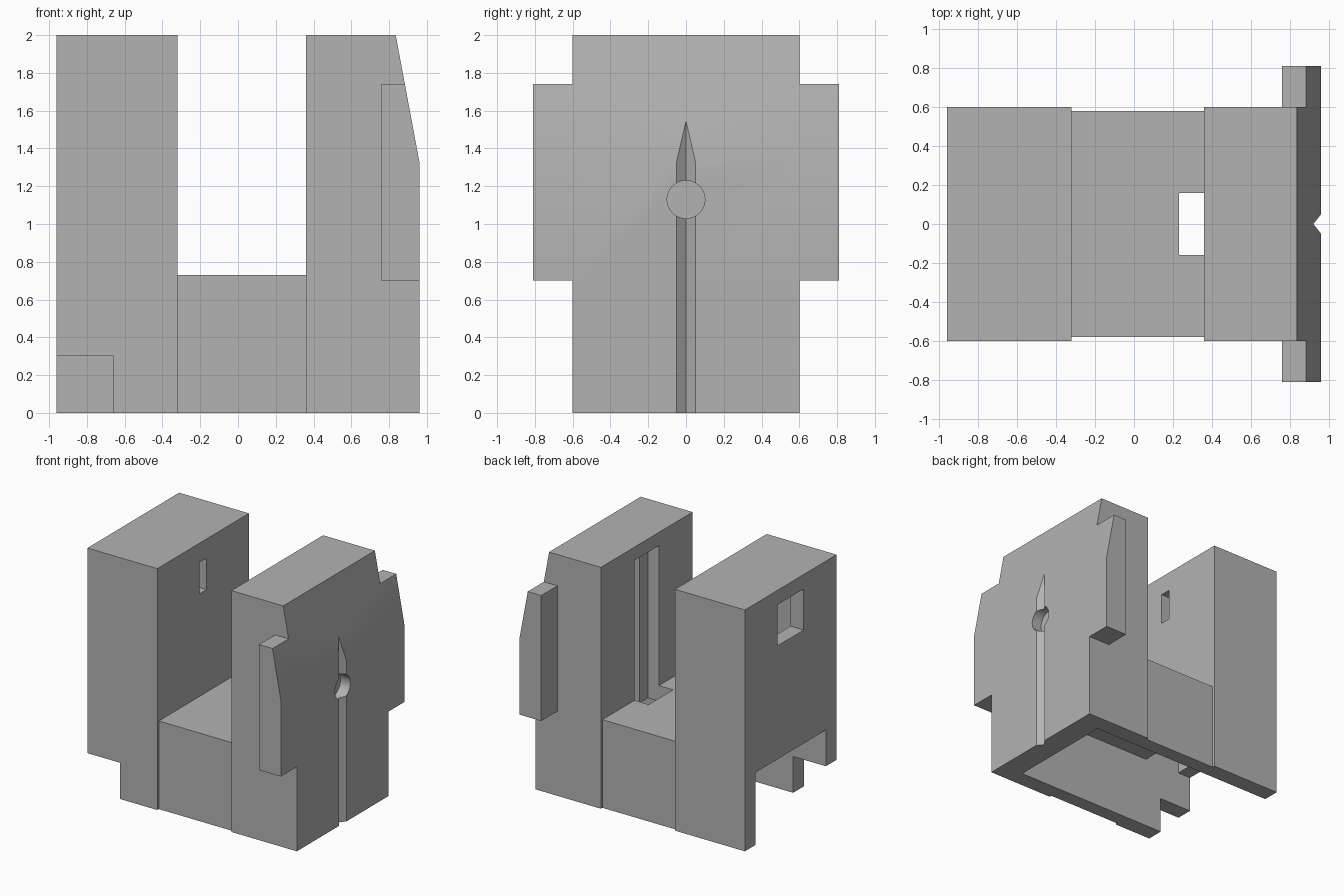
import bpy
import bmesh
from math import pi
from mathutils import Matrix

if "Cube" in bpy.data.objects:
    bpy.data.objects.remove(bpy.data.objects["Cube"])

grey = bpy.data.materials.new("plain_grey")
grey.use_nodes = True
tone = (0.45, 0.45, 0.45, 1)
grey.diffuse_color = tone
grey.node_tree.nodes["Principled BSDF"].inputs["Base Color"].default_value = tone


def finish(name, bm):
    bmesh.ops.recalc_face_normals(bm, faces=bm.faces)
    mesh = bpy.data.meshes.new(name)
    bm.to_mesh(mesh)
    bm.free()
    mesh.materials.append(grey)
    ob = bpy.data.objects.new(name, mesh)
    bpy.context.collection.objects.link(ob)
    return ob


def prism(name, points, offset):
    """Extrude a flat outline along an offset."""
    bm = bmesh.new()
    face = bm.faces.new([bm.verts.new(p) for p in points])
    out = bmesh.ops.extrude_face_region(bm, geom=[face])
    top = [v for v in out["geom"] if isinstance(v, bmesh.types.BMVert)]
    bmesh.ops.translate(bm, verts=top, vec=offset)
    return finish(name, bm)


def box(name, x0, x1, y0, y1, z0, z1):
    outline = [(x0, y0, z0), (x1, y0, z0), (x1, y1, z0), (x0, y1, z0)]
    return prism(name, outline, (0, 0, z1 - z0))


def disc(name, x0, x1, z, radius):
    bm = bmesh.new()
    place = Matrix.Translation(((x0 + x1) / 2, 0, z)) @ Matrix.Rotation(pi / 2, 4, "Y")
    bmesh.ops.create_cone(bm, cap_ends=True, segments=48, radius1=radius,
                          radius2=radius, depth=x1 - x0, matrix=place)
    return finish(name, bm)


def combine(target, tool, operation):
    mod = target.modifiers.new(tool.name, "BOOLEAN")
    mod.operation = operation
    mod.solver = "EXACT"
    mod.object = tool
    bpy.context.view_layer.objects.active = target
    bpy.ops.object.modifier_apply(modifier=mod.name)
    bpy.data.objects.remove(tool)


# Two uprights, the bed between them and the wide side plate
body = box("bracket_body", -0.96, -0.32, -0.6, 0.6, 0, 2)
for part in (
    box("bed", -0.4, 0.45, -0.58, 0.58, 0, 0.73),
    box("sloped_upright", 0.36, 0.96, -0.6, 0.6, 0, 2),
    box("side_wings", 0.76, 0.96, -0.81, 0.81, 0.7, 1.74),
):
    combine(body, part, "UNION")

cutters = [
    # Underside pocket, open through the end wall, and the front wall notch
    box("pocket", -1.1, 0.76, -0.46, 0.46, -0.1, 0.6),
    box("front_notch", -1.1, -0.66, -0.7, -0.4, -0.1, 0.3),
    # Tall upright: cavity, end window and inner slit
    box("cavity", -0.84, -0.51, -0.46, 0.46, 0.5, 1.88),
    box("window", -1.1, -0.8, -0.17, 0.17, 1.54, 1.88),
    box("slit", -0.55, -0.2, -0.045, 0.045, 1.58, 1.84),
    # Sloped upright: wide slot down through the bed, with a narrow slot behind
    box("wide_slot", 0.23, 0.46, -0.16, 0.16, 0.5, 1.89),
    box("narrow_slot", 0.4, 0.6, -0.045, 0.045, 0.5, 1.89),
    # Sloping outer face
    prism("slope", [(0.96, -1, 1.33), (0.835, -1, 2), (0.835, -1, 2.2),
                    (1.2, -1, 2.2), (1.2, -1, 1.33)], (0, 2, 0)),
    # Upright V groove and round recess
    prism("groove", [(0.92, 0, -0.1), (1, 0.1, -0.1), (1, -0.1, -0.1)], (0, 0, 2)),
    disc("recess", 0.87, 1.1, 1.13, 0.1),
]
for cutter in cutters:
    combine(body, cutter, "DIFFERENCE")

bpy.ops.object.select_all(action="DESELECT")
body.select_set(True)
bpy.context.view_layer.objects.active = body
bpy.ops.object.shade_smooth_by_angle(angle=pi / 9)
